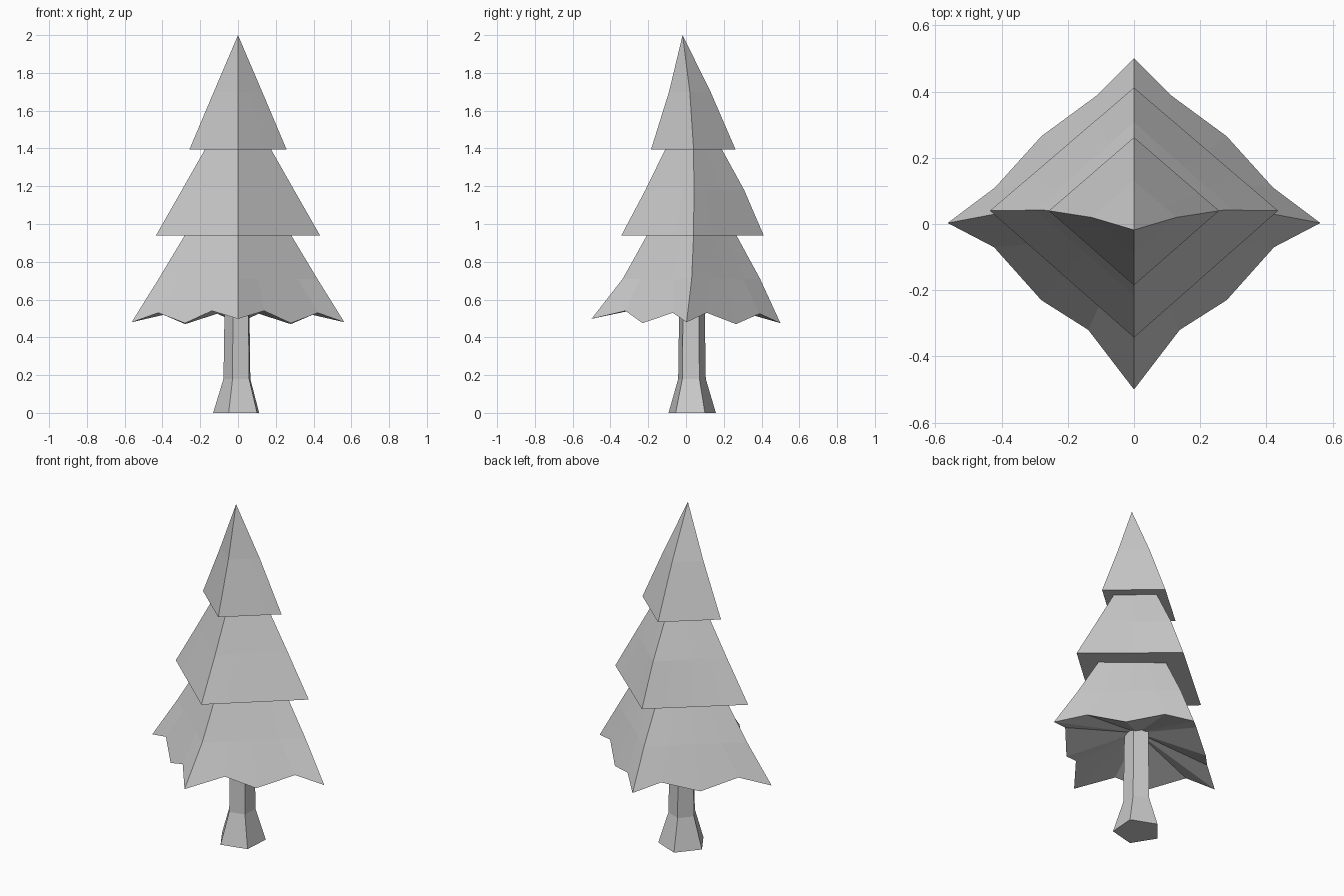
import bpy, bmesh
from math import cos, sin, radians

if "Cube" in bpy.data.objects:
    bpy.data.objects.remove(bpy.data.objects["Cube"])


def finish(bm, name):
    bmesh.ops.recalc_face_normals(bm, faces=bm.faces)
    mesh = bpy.data.meshes.new(name)
    bm.to_mesh(mesh)
    bm.free()
    obj = bpy.data.objects.new(name, mesh)
    bpy.context.collection.objects.link(obj)


def bridge(bm, a, b):
    n = len(a)
    for i in range(n):
        bm.faces.new((a[i], a[(i + 1) % n], b[(i + 1) % n], b[i]))


def fan(bm, ring, tip):
    for i in range(len(ring)):
        bm.faces.new((ring[i], ring[(i + 1) % len(ring)], tip))


def diamond(z, half_x, side_y, front_y, back_y, steps=4):
    # four-cornered ring, each side split so it lines up with the jagged hem
    c = [(half_x, side_y), (0, back_y), (-half_x, side_y), (0, front_y)]
    return [(c[k][0] + (c[(k + 1) % 4][0] - c[k][0]) * s / steps,
             c[k][1] + (c[(k + 1) % 4][1] - c[k][1]) * s / steps, z)
            for k in range(4) for s in range(steps)]


# Foliage: stacked diamond tiers with flat ledges, leaning along y
tiers = [  # z, half width, side corner y, front y, back y
    (1.70, 0.128, 0.020, -0.09, 0.130),
    (1.395, 0.257, 0.040, -0.185, 0.262),
    (1.395, 0.175, 0.040, -0.11, 0.190),
    (1.18, 0.297, 0.042, -0.215, 0.308),
    (0.938, 0.435, 0.040, -0.343, 0.412),
    (0.938, 0.283, 0.040, -0.208, 0.268),
    (0.71, 0.420, 0.030, -0.335, 0.392),
]
# Jagged hem for the right half, from back corner round to front corner
hem = [(0, 0.50, 0.475), (0.11, 0.39, 0.525), (0.28, 0.265, 0.47),
       (0.42, 0.11, 0.53), (0.563, 0.003, 0.48), (0.423, -0.07, 0.53),
       (0.28, -0.23, 0.475), (0.138, -0.32, 0.54), (0, -0.50, 0.498)]
left = [(-x, y, z) for x, y, z in hem[1:-1]]
bottom = hem[4::-1] + left + hem[:4:-1]

bm = bmesh.new()
rings = [[bm.verts.new(p) for p in diamond(*t)] for t in tiers]
rings.append([bm.verts.new(p) for p in bottom])
fan(bm, rings[0], bm.verts.new((0, -0.018, 2.0)))
for upper, lower in zip(rings, rings[1:]):
    bridge(bm, upper, lower)
fan(bm, rings[-1], bm.verts.new((0, 0.03, 0.61)))
finish(bm, "foliage")

# Trunk: five-sided with a flared foot
bm = bmesh.new()
rings = [[bm.verts.new((r * cos(radians(72 * k - 40)),
                        0.03 + r * sin(radians(72 * k - 40)), z))
          for k in range(5)]
         for z, r in ((0, 0.132), (0.18, 0.077), (0.64, 0.07))]
for a, b in zip(rings, rings[1:]):
    bridge(bm, a, b)
bm.faces.new(rings[0])
bm.faces.new(rings[-1])
finish(bm, "trunk")
